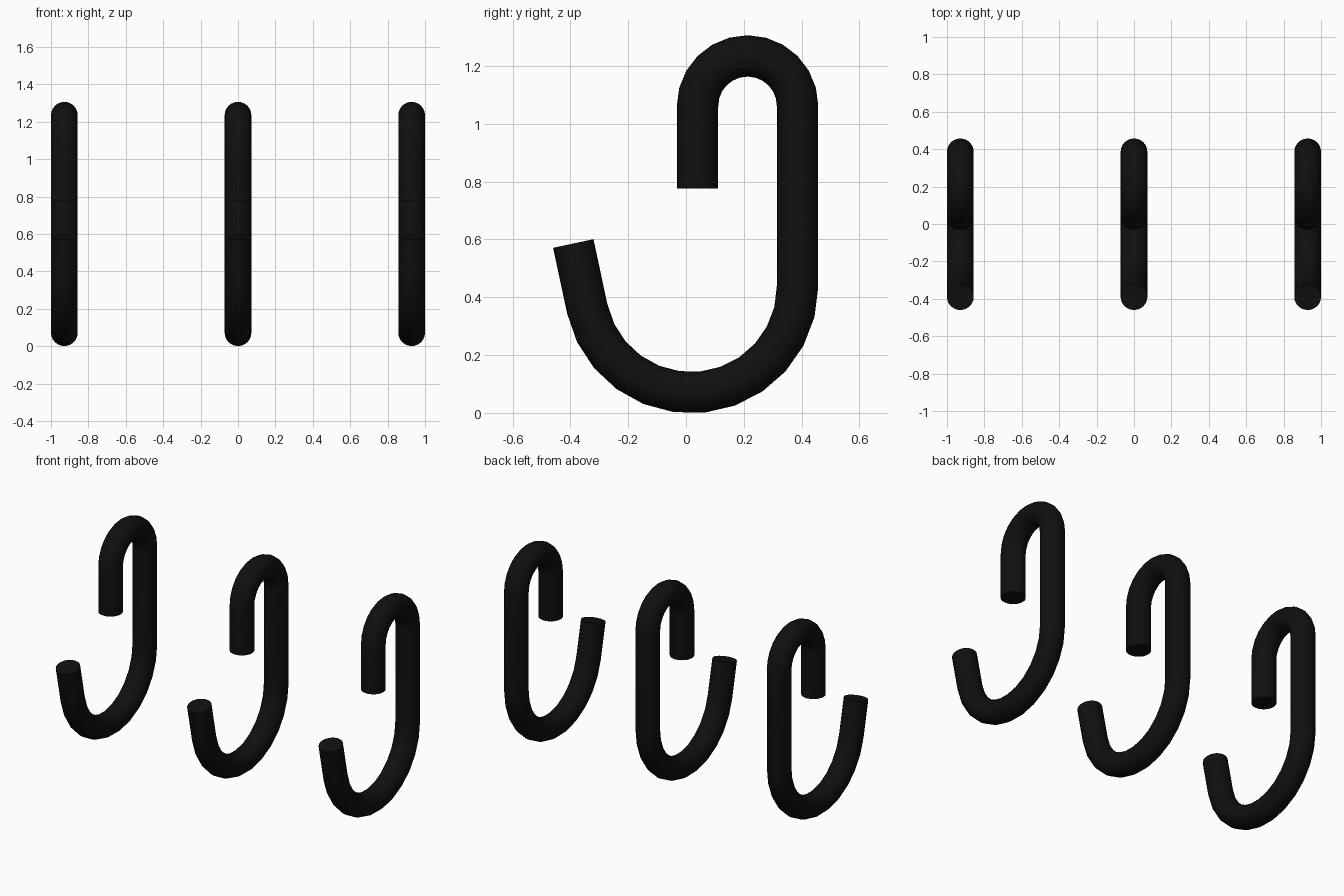
import bpy, bmesh
from math import sin, cos, pi, radians
from mathutils import Vector

if "Cube" in bpy.data.objects:
    bpy.data.objects.remove(bpy.data.objects["Cube"])

R = 0.0715      # rod radius
SIDES = 24

black = bpy.data.materials.new("black")
black.diffuse_color = (0.005, 0.005, 0.005, 1)
black.use_nodes = True
black.node_tree.nodes["Principled BSDF"].inputs["Base Color"].default_value = black.diffuse_color


def arc(cy, cz, r, start, end, steps):
    angles = [radians(start + (end - start) * i / steps) for i in range(steps + 1)]
    return [Vector((0, cy + r * cos(a), cz + r * sin(a))) for a in angles]


# Hook centre line in the y-z plane: short upper end, top bend, stem, large bottom bend, tip
path = [Vector((0, 0.04, 0.777))]
path += arc(0.213, 1.062, 0.173, 180, 0, 12)
path += arc(0.018, 0.438, 0.368, 0, -168, 12)
path += [Vector((0, -0.39, 0.586))]


def make_hook(name, x):
    bm = bmesh.new()
    rings = []
    for i, p in enumerate(path):
        t = (path[min(i + 1, len(path) - 1)] - p).normalized()
        u = (p - path[max(i - 1, 0)]).normalized()
        tangent = (t + u).normalized()
        side = Vector((1, 0, 0))
        out = tangent.cross(side)
        rings.append([bm.verts.new(p + R * (side * cos(a) + out * sin(a)))
                      for a in (2 * pi * k / SIDES for k in range(SIDES))])
    for a, b in zip(rings, rings[1:]):
        for k in range(SIDES):
            n = (k + 1) % SIDES
            bm.faces.new((a[k], a[n], b[n], b[k]))
    # Flat end caps
    bm.faces.new(rings[0])
    bm.faces.new(rings[-1])
    bmesh.ops.recalc_face_normals(bm, faces=bm.faces)
    mesh = bpy.data.meshes.new(name)
    bm.to_mesh(mesh)
    bm.free()
    mesh.materials.append(black)
    obj = bpy.data.objects.new(name, mesh)
    obj.location.x = x
    bpy.context.collection.objects.link(obj)
    bpy.ops.object.select_all(action='DESELECT')
    obj.select_set(True)
    bpy.context.view_layer.objects.active = obj
    bpy.ops.object.shade_smooth_by_angle(angle=radians(40))


# Row of three identical hooks
for name, x in (("hook_left", -0.9285), ("hook_middle", 0), ("hook_right", 0.9285)):
    make_hook(name, x)
